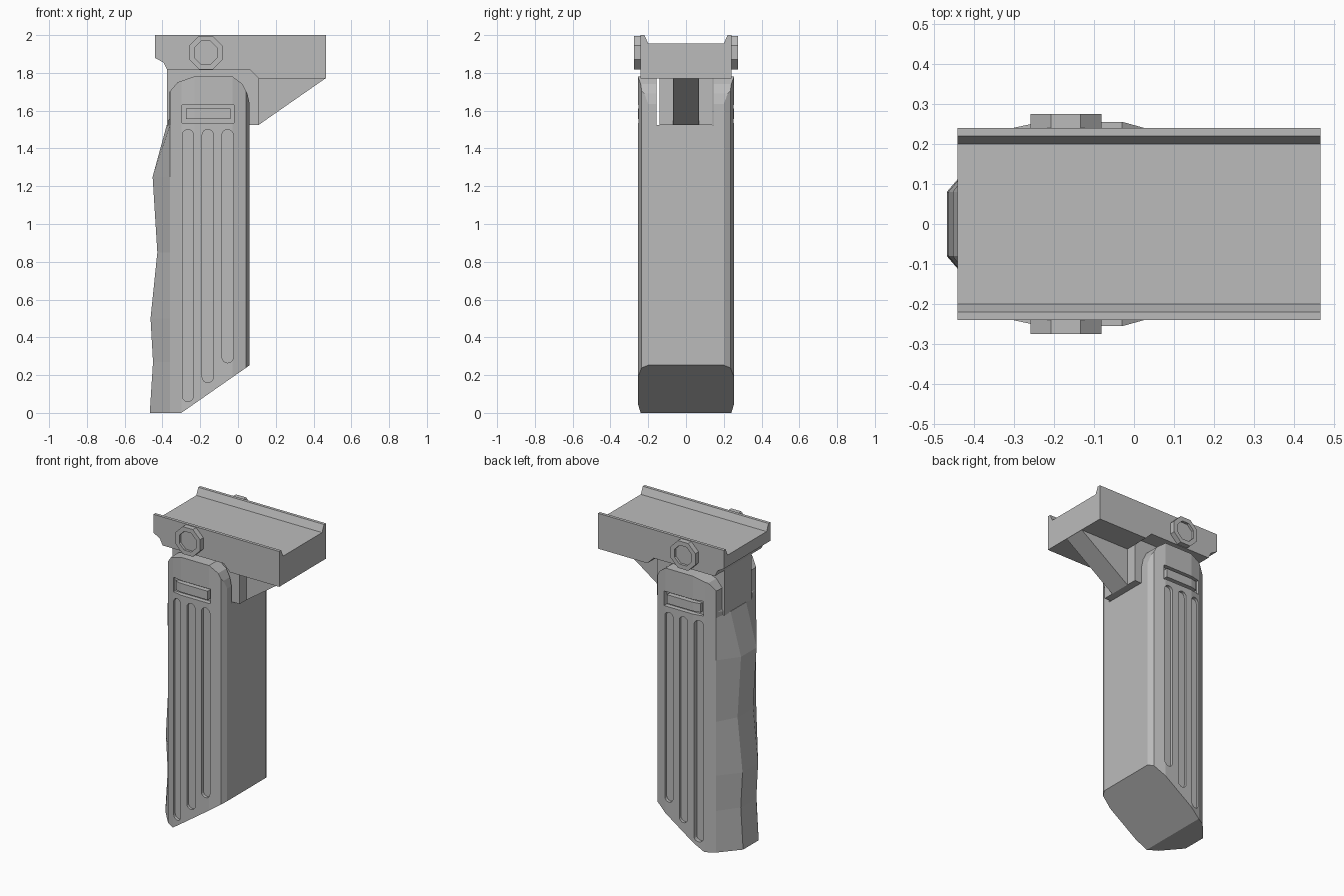
import bpy, bmesh, math

if "Cube" in bpy.data.objects:
    bpy.data.objects.remove(bpy.data.objects["Cube"])

grey = bpy.data.materials.new("matte grey")
grey.use_nodes = True
grey.diffuse_color = (0.5, 0.5, 0.5, 1)
grey.node_tree.nodes["Principled BSDF"].inputs["Base Color"].default_value = (0.5, 0.5, 0.5, 1)


def finish(name, bm):
    bmesh.ops.recalc_face_normals(bm, faces=bm.faces)
    mesh = bpy.data.meshes.new(name)
    bm.to_mesh(mesh)
    bm.free()
    mesh.materials.append(grey)
    ob = bpy.data.objects.new(name, mesh)
    bpy.context.collection.objects.link(ob)
    return ob


def loft(name, rings):
    """Skin a stack of closed rings and cap both ends."""
    bm = bmesh.new()
    loops = [[bm.verts.new(p) for p in ring] for ring in rings]
    n = len(loops[0])
    for a, b in zip(loops, loops[1:]):
        for i in range(n):
            j = (i + 1) % n
            bm.faces.new((a[i], a[j], b[j], b[i]))
    bm.faces.new(loops[0])
    bm.faces.new(loops[-1])
    return finish(name, bm)


def prism_y(name, pts, lo, hi):
    return loft(name, [[(x, y, z) for x, z in pts] for y in (lo, hi)])


def prism_x(name, pts, lo, hi):
    return loft(name, [[(x, y, z) for y, z in pts] for x in (lo, hi)])


def rect(x0, x1, z0, z1):
    return [(x0, z0), (x1, z0), (x1, z1), (x0, z1)]


def boolean(ob, cutter, operation="DIFFERENCE"):
    mod = ob.modifiers.new("cut", "BOOLEAN")
    mod.object, mod.operation, mod.solver = cutter, operation, "EXACT"
    bpy.context.view_layer.objects.active = ob
    bpy.ops.object.modifier_apply(modifier=mod.name)
    bpy.data.objects.remove(cutter)


def octagon(r, cx=-0.17, cz=1.907):
    angles = [math.radians(22.5 + 45 * i) for i in range(8)]
    return [(cx + r * math.cos(a), cz + r * math.sin(a)) for a in angles]


def slot(x, z0, z1, r=0.03):
    """Rounded slot outline: half circles joined by straight sides."""
    arc = [math.pi * i / 8 for i in range(9)]
    top = [(x + r * math.cos(a), z1 - r + r * math.sin(a)) for a in arc]
    return top + [(x - r * math.cos(a), z0 + r - r * math.sin(a)) for a in arc]


# Grip: faceted section whose rear edge follows the finger swells
back_edge = [(0, -0.467), (0.27, -0.45), (0.5, -0.463), (0.85, -0.427),
             (1.25, -0.452), (1.525, -0.377), (1.8, -0.377)]
side = [(0.062, 0.2), (0.042, 0.235), (-0.03, 0.255), (-0.23, 0.255),
        (-0.3, 0.24), (-0.36, 0.205)]
rings = []
for z, back in back_edge:
    half = side + [(back, 0.08)]
    rings.append([(x, y, z) for x, y in half] + [(x, -y, z) for x, y in reversed(half)])
grip = loft("grip", rings)

# Rounded shoulders and slanted foot
outline = [(-0.3, 0), (0.07, 0.258), (0.07, 1.6), (0.05, 1.69), (0.025, 1.74),
           (-0.03, 1.782), (-0.23, 1.782), (-0.32, 1.75), (-0.362, 1.7),
           (-0.362, 1.56), (-0.38, 1.525), (-0.6, 1.525), (-0.6, 0)]
boolean(grip, prism_y("outline_cutter", outline, -0.4, 0.4), "INTERSECT")

# Open yoke between the two cheeks
boolean(grip, prism_x("yoke_cutter", rect(-0.155, 0.145, 1.525, 2), -1, 1))

# Long grooves and a framed bar on each side
for s in (-1, 1):
    for x, z0, depth in ((-0.265, 0.06, 0.225), (-0.16, 0.16, 0.238), (-0.055, 0.265, 0.235)):
        boolean(grip, prism_y("groove_cutter", slot(x, z0, 1.5), s * depth, s * 0.3))
    frame = prism_y("frame_cutter", rect(-0.296, -0.02, 1.535, 1.63), s * 0.225, s * 0.3)
    boolean(frame, prism_y("bar_cutter", rect(-0.276, -0.04, 1.555, 1.612), s * 0.2, s * 0.35))
    boolean(grip, frame)

# Rail clamp with an open channel on top
rail_side = [(-0.44, 2), (0.465, 2), (0.465, 1.77), (0.11, 1.77), (0.065, 1.815),
             (-0.375, 1.815), (-0.395, 1.855), (-0.44, 1.88)]
rail = prism_y("rail_clamp", rail_side, -0.24, 0.24)
channel = [(-0.2, 1.955), (0.2, 1.955), (0.22, 2), (0.22, 2.1), (-0.22, 2.1), (-0.22, 2)]
boolean(rail, prism_x("channel_cutter", channel, -1, 1))

# Neck block and the bracing rib under the rail
prism_y("neck_block", [(-0.375, 1.52), (0.11, 1.525), (0.11, 1.771), (0.066, 1.816),
                       (-0.375, 1.816)], -0.14, 0.14)
prism_y("brace_rib", [(0.1, 1.525), (0.11, 1.525), (0.463, 1.771), (0.1, 1.771)], -0.07, 0.07)

# Clamp nuts with recessed centres
for s, label in ((-1, "right"), (1, "left")):
    nut = prism_y(label + "_nut", octagon(0.096), s * 0.235, s * 0.274)
    boolean(nut, prism_y("nut_cutter", octagon(0.066), s * 0.258, s * 0.3))
